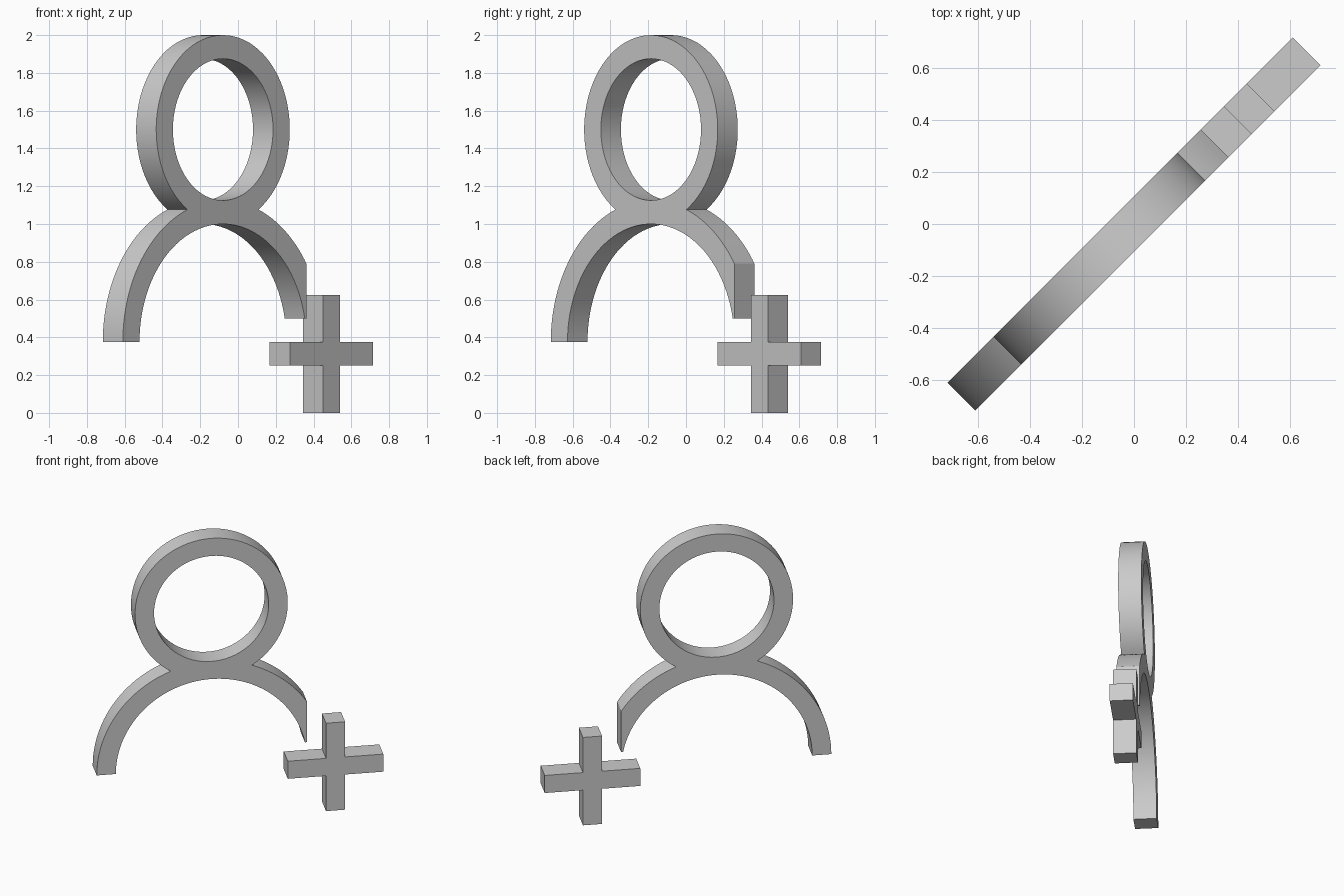
import bpy, bmesh
from math import pi, sin, cos, atan2, sqrt, asin, acos

if "Cube" in bpy.data.objects:
    bpy.data.objects.remove(bpy.data.objects["Cube"])

THICK = 0.15
CX = -0.1875                 # shared centre line of head and shoulders
HEAD_Z, HEAD_R, HOLE_R = 1.5, 0.5, 0.375
BODY_Z, BODY_R, INNER_R = 0.375, 0.75, 0.625
CUT_X, CUT_Z = 0.4375, 0.5   # notch that clears the plus sign


def arc(cz, r, a0, a1, n):
    """Points on an arc about the centre line, from angle a0 to a1."""
    return [(CX + r * cos(a0 + (a1 - a0) * i / n),
             cz + r * sin(a0 + (a1 - a0) * i / n)) for i in range(n + 1)]


def plate(name, outlines):
    """Flat plate from filled outlines, standing upright on the 45 degree diagonal."""
    cu = bpy.data.curves.new(name, 'CURVE')
    cu.dimensions = '2D'
    cu.fill_mode = 'BOTH'
    cu.extrude = THICK / 2
    for pts in outlines:
        s = cu.splines.new('POLY')
        s.points.add(len(pts) - 1)
        for p, (x, y) in zip(s.points, pts):
            p.co = (x, y, 0, 1)
        s.use_cyclic_u = True
    ob = bpy.data.objects.new(name, cu)
    ob.rotation_euler = (pi / 2, 0, pi / 4)
    bpy.context.collection.objects.link(ob)
    bpy.ops.object.select_all(action='DESELECT')
    ob.select_set(True)
    bpy.context.view_layer.objects.active = ob
    bpy.ops.object.convert(target='MESH')
    ob = bpy.context.object
    bm = bmesh.new()
    bm.from_mesh(ob.data)
    bmesh.ops.remove_doubles(bm, verts=bm.verts, dist=1e-5)
    bmesh.ops.recalc_face_normals(bm, faces=bm.faces)
    bm.to_mesh(ob.data)
    bm.free()
    bpy.ops.object.shade_smooth_by_angle(angle=pi / 6)
    return ob


# Where the head circle meets the shoulder arch
d = HEAD_Z - BODY_Z
drop = (HEAD_R ** 2 - BODY_R ** 2 + d * d) / (2 * d)
half = sqrt(HEAD_R ** 2 - drop ** 2)
head_a = atan2(-drop, half)
body_a = atan2(d - drop, half)

# Person: head ring and shoulder arch in one silhouette, right arm cut short
cut_outer = acos((CUT_X - CX) / BODY_R)
cut_inner = asin((CUT_Z - BODY_Z) / INNER_R)
outline = [(CUT_X, CUT_Z)]
outline += arc(BODY_Z, BODY_R, cut_outer, body_a, 16)
outline += arc(HEAD_Z, HEAD_R, head_a, pi - head_a, 64)[1:]
outline += arc(BODY_Z, BODY_R, pi - body_a, pi, 24)[1:]
outline += arc(BODY_Z, INNER_R, pi, cut_inner, 48)
hole = arc(HEAD_Z, HOLE_R, 0, 2 * pi, 72)[:-1]
plate("person_outline", [outline, hole])

# Plus sign: one arm corner pattern turned through four quarters
PX, PZ, L, W = 0.625, 0.3125, 0.3125, 0.0625
plus = []
x_y = [(L, -W), (L, W), (W, W)]
for _ in range(4):
    plus += [(PX + x, PZ + y) for x, y in x_y]
    x_y = [(-y, x) for x, y in x_y]
plate("plus_sign", [plus])
